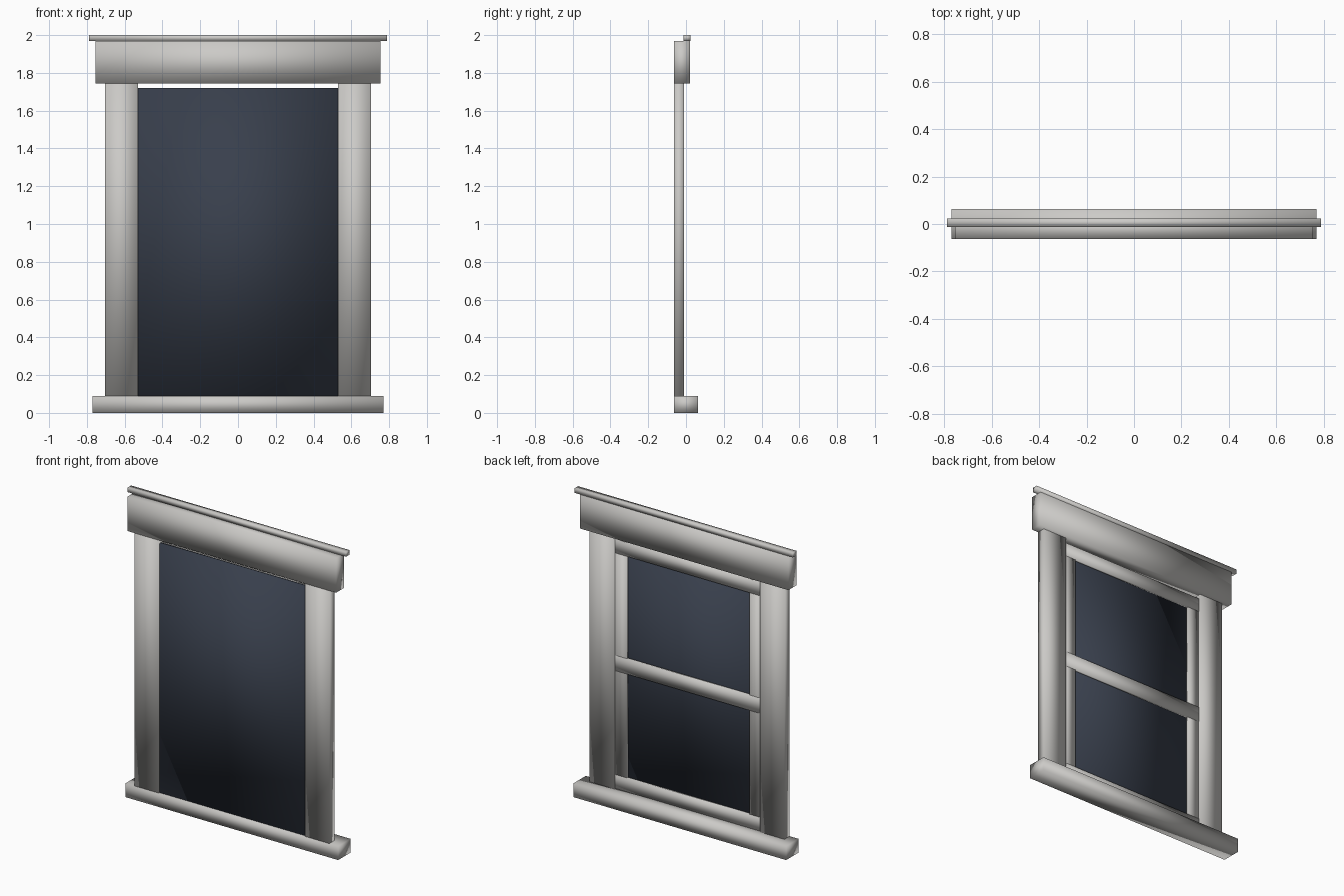
import bpy
import bmesh
from mathutils import Vector

if "Cube" in bpy.data.objects:
    bpy.data.objects.remove(bpy.data.objects["Cube"])


def material(name, color):
    mat = bpy.data.materials.new(name)
    mat.use_nodes = True
    mat.diffuse_color = color
    mat.node_tree.nodes["Principled BSDF"].inputs["Base Color"].default_value = color
    return mat


stone = material("pale_grey_paint", (0.6, 0.59, 0.57, 1))
glass = material("dark_blue_glass", (0.04, 0.05, 0.073, 1))


def box(name, x, y, z, mat):
    """Softly shaded box spanning the given (low, high) ranges."""
    bm = bmesh.new()
    bmesh.ops.create_cube(bm, size=1)
    spans = (x, y, z)
    for v in bm.verts:
        v.co = Vector([(s[0] + s[1]) / 2 + c * (s[1] - s[0]) for s, c in zip(spans, v.co)])
    for f in bm.faces:
        f.smooth = True
    mesh = bpy.data.meshes.new(name)
    bm.to_mesh(mesh)
    bm.free()
    mesh.materials.append(mat)
    obj = bpy.data.objects.new(name, mesh)
    bpy.context.collection.objects.link(obj)
    return obj


# Sill, header and thin cap
box("sill", (-0.77, 0.77), (-0.064, 0.064), (0, 0.09), stone)
box("header", (-0.755, 0.755), (-0.064, 0.02), (1.745, 1.97), stone)
box("cap", (-0.79, 0.79), (-0.012, 0.024), (1.97, 2.0), stone)

# Side posts and sash stiles, one pair on each side
for side, s in (("left", 1), ("right", -1)):
    box(side + "_post", sorted((s * 0.53, s * 0.705)), (-0.063, -0.01), (0.09, 1.89), stone)
    box(side + "_stile", sorted((s * 0.445, s * 0.53)), (-0.036, -0.022), (0.09, 1.72), stone)

# Sash rails
for name, low, high in (("bottom", 0.09, 0.18), ("middle", 0.86, 0.96), ("top", 1.63, 1.72)):
    box(name + "_rail", (-0.53, 0.53), (-0.036, -0.021), (low, high), stone)

# Glass pane
box("glass_pane", (-0.53, 0.53), (-0.055, -0.035), (0.09, 1.72), glass)
